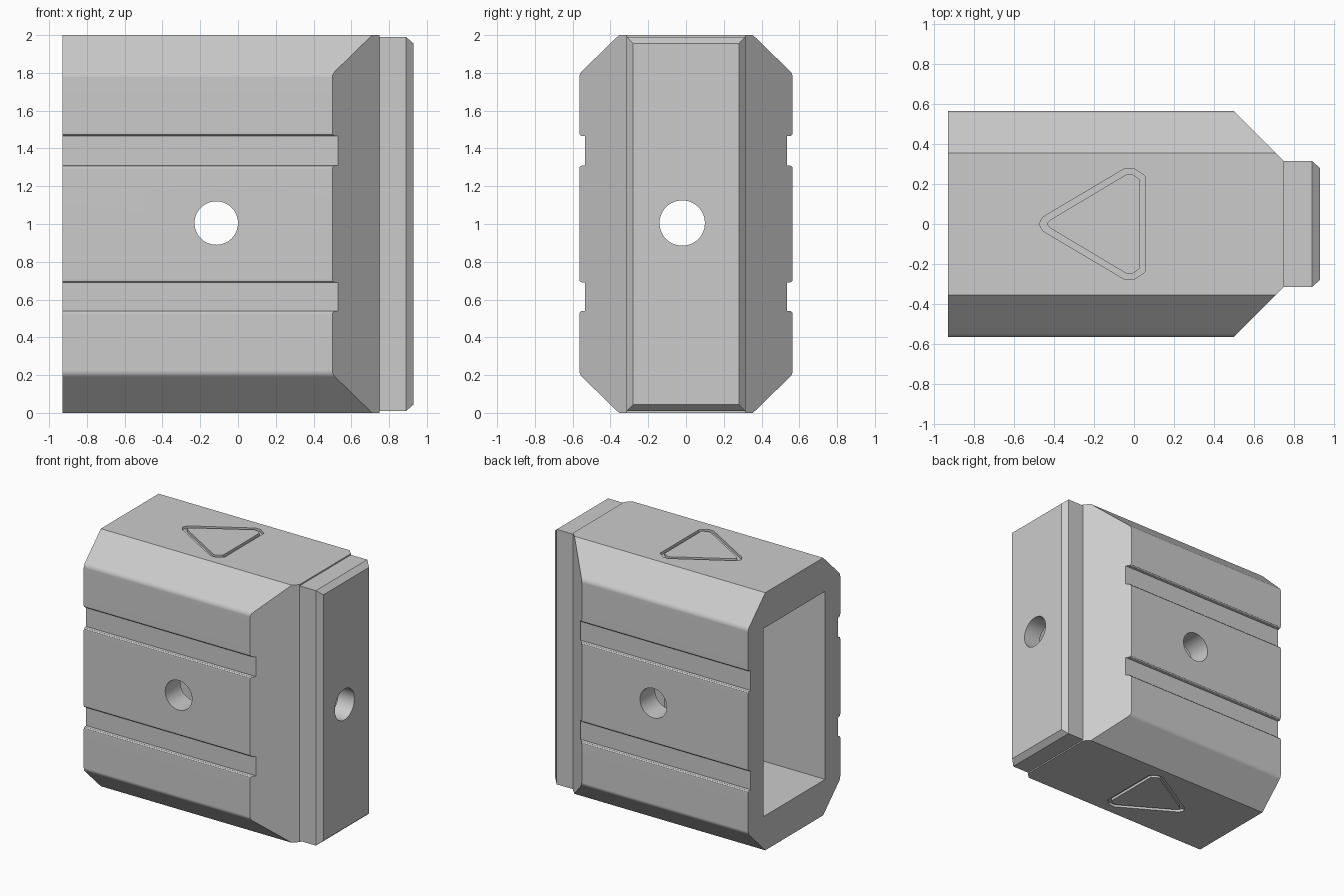
import bpy, bmesh, math
from mathutils import Vector

cube = bpy.data.objects.get("Cube")
if cube:
    bpy.data.objects.remove(cube, do_unlink=True)

grey = bpy.data.materials.new("plain_grey")
grey.use_nodes = True
colour = (0.6, 0.6, 0.6, 1)
grey.diffuse_color = colour
grey.node_tree.nodes["Principled BSDF"].inputs["Base Color"].default_value = colour


def prism(name, pts, axis, lo, hi):
    """Extrude a 2D outline along one axis."""
    place = {"x": lambda a, b, d: (d, a, b),
             "y": lambda a, b, d: (a, d, b),
             "z": lambda a, b, d: (a, b, d)}[axis]
    bm = bmesh.new()
    rings = [[bm.verts.new(place(a, b, d)) for a, b in pts] for d in (lo, hi)]
    bm.faces.new(rings[0])
    bm.faces.new(rings[1])
    n = len(pts)
    for i in range(n):
        j = (i + 1) % n
        bm.faces.new((rings[0][i], rings[0][j], rings[1][j], rings[1][i]))
    bmesh.ops.recalc_face_normals(bm, faces=bm.faces)
    mesh = bpy.data.meshes.new(name)
    bm.to_mesh(mesh)
    bm.free()
    mesh.materials.append(grey)
    obj = bpy.data.objects.new(name, mesh)
    bpy.context.collection.objects.link(obj)
    return obj


def soften(pts, picks, r):
    """Round the picked corners of an open outline."""
    out = []
    for i, p in enumerate(pts):
        if i not in picks:
            out.append(p)
            continue
        p = Vector(p)
        a = p + (Vector(pts[i - 1]) - p).normalized() * r
        b = p + (Vector(pts[i + 1]) - p).normalized() * r
        for t in (0, 0.33, 0.67, 1):
            out.append(tuple(a * (1 - t) ** 2 + p * 2 * t * (1 - t) + b * t * t))
    return out


def mirror_first(pts):
    return pts + [(-a, b) for a, b in reversed(pts)]


def mirror_second(pts):
    return pts + [(a, -b) for a, b in reversed(pts) if abs(b) > 1e-6]


def circle(a, b, r, n=48):
    return [(a + r * math.cos(2 * math.pi * i / n),
             b + r * math.sin(2 * math.pi * i / n)) for i in range(n)]


def combine(obj, cutter, operation="DIFFERENCE"):
    mod = obj.modifiers.new("cut", "BOOLEAN")
    mod.operation = operation
    mod.solver = "EXACT"
    mod.object = cutter
    bpy.context.view_layer.objects.active = obj
    bpy.ops.object.modifier_apply(modifier=mod.name)
    bpy.data.objects.remove(cutter, do_unlink=True)


# Housing: chamfered section with two long grooves on each side
SIDE, GROOVE = 0.565, 0.535
half = [(0.355, 0), (SIDE, 0.205)]
for low, high in ((0.54, 0.69), (1.31, 1.465)):
    half += [(SIDE, low), (GROOVE, low), (GROOVE, high), (SIDE, high)]
half += [(SIDE, 1.795), (0.355, 2)]
half = soften(half, (1, 2, 5, 6, 9, 10), 0.02)
housing = prism("housing", mirror_first(half), "x", -0.93, 1.0)

# Tapered shoulder and narrow end block, seen in plan
plan = soften([(-1.1, 0.7), (0.365, 0.7), (0.75, 0.315),
               (0.89, 0.315), (0.93, 0.28)], (), 0)
combine(housing, prism("plan", mirror_second(plan), "z", -0.2, 2.2), "INTERSECT")

# End block is a touch shorter, with a chamfered rim
side = [(-1.1, 1.2), (0.75, 1.2), (0.75, 0.99), (0.89, 0.99), (0.93, 0.955)]
side = [(x, z + 1) for x, z in mirror_second(side)]
combine(housing, prism("rim", side, "y", -1, 1), "INTERSECT")

# Hollow interior, open at the back end
hollow = mirror_second([(-1.1, 0.38), (0.45, 0.38), (0.65, 0.2), (0.79, 0.2)])
combine(housing, prism("hollow", hollow, "z", 0.27, 1.73))

# Round holes through both sides and the end
combine(housing, prism("side_hole", circle(-0.115, 1.005, 0.115), "y", -1, 1))
combine(housing, prism("end_hole", circle(-0.02, 1.005, 0.12), "x", 0.6, 1.1))

# Engraved triangle outline on the top and underside
outer = [(-0.475, 0), (-0.455, 0.035), (-0.045, 0.278), (0, 0.278), (0.055, 0.24)]
inner = [(-0.437, 0), (-0.42, 0.02), (-0.035, 0.25), (-0.01, 0.25), (0.027, 0.225)]
for base in (0, 2):
    ring = prism("ring", mirror_second(outer), "z", base - 0.02, base + 0.02)
    combine(ring, prism("island", mirror_second(inner), "z", base - 0.1, base + 0.1))
    combine(housing, ring)

# Smooth shading with crisp edges
bpy.ops.object.select_all(action="DESELECT")
housing.select_set(True)
bpy.context.view_layer.objects.active = housing
bpy.ops.object.shade_smooth_by_angle(angle=math.radians(25))
normals = housing.modifiers.new("even_shading", "WEIGHTED_NORMAL")
normals.keep_sharp = True
